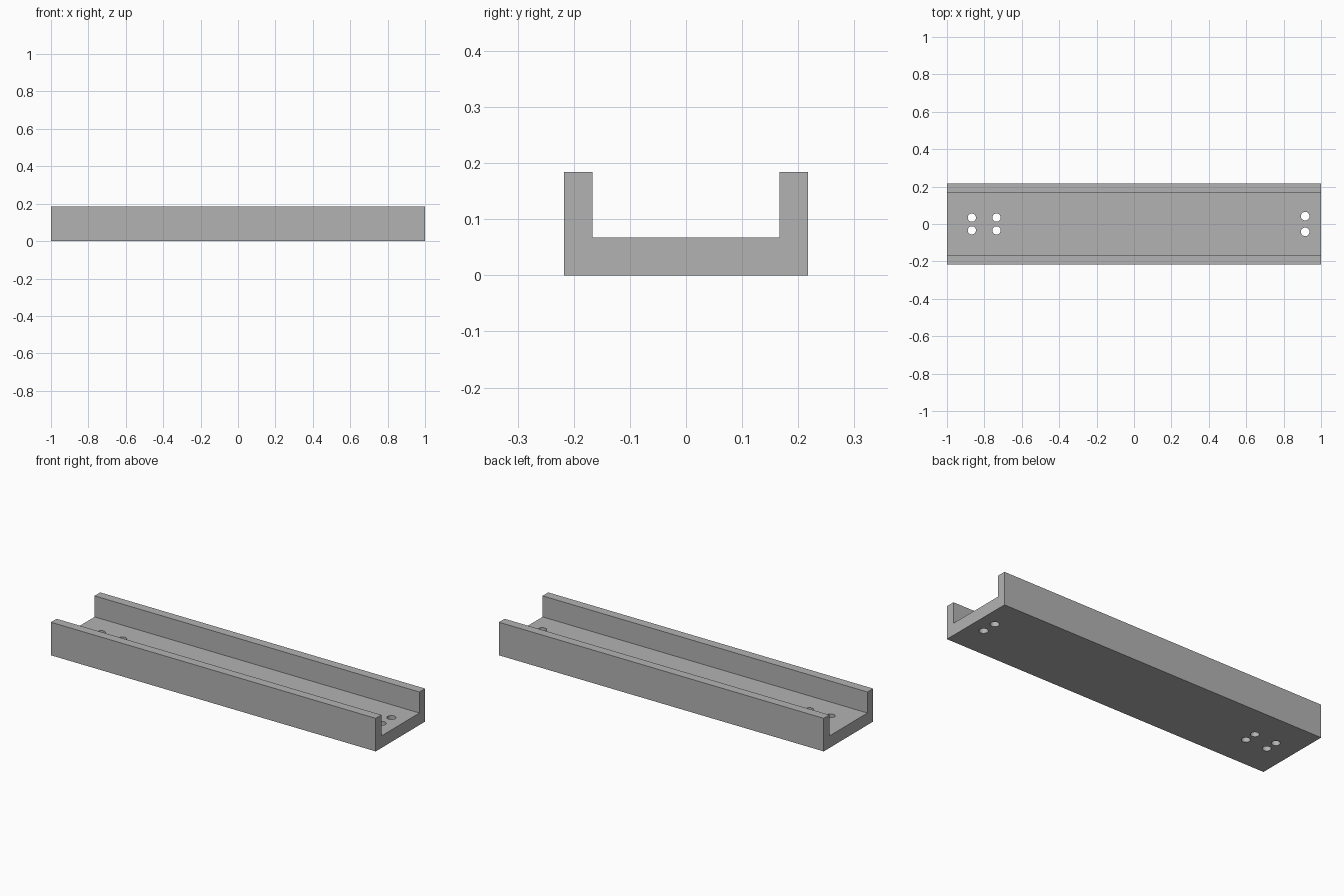
import bpy
import bmesh

default_cube = bpy.data.objects.get("Cube")
if default_cube:
    bpy.data.objects.remove(default_cube, do_unlink=True)

LENGTH, HALF_WIDTH, INNER, HEIGHT, FLOOR = 2.0, 0.217, 0.167, 0.184, 0.067

# Single plain grey
grey = bpy.data.materials.new("plain_grey")
grey.use_nodes = True
colour = (0.45, 0.45, 0.45, 1)
grey.diffuse_color = colour
grey.node_tree.nodes["Principled BSDF"].inputs["Base Color"].default_value = colour


def make_object(name, bm):
    bmesh.ops.recalc_face_normals(bm, faces=bm.faces)
    mesh = bpy.data.meshes.new(name)
    bm.to_mesh(mesh)
    bm.free()
    mesh.materials.append(grey)
    obj = bpy.data.objects.new(name, mesh)
    bpy.context.collection.objects.link(obj)
    return obj


# Channel: U-shaped profile extruded along x
half = [(HALF_WIDTH, 0), (HALF_WIDTH, HEIGHT), (INNER, HEIGHT), (INNER, FLOOR)]
profile = half + [(-y, z) for y, z in reversed(half)]
bm = bmesh.new()
end = bm.faces.new([bm.verts.new((-LENGTH / 2, y, z)) for y, z in profile])
side = bmesh.ops.extrude_face_region(bm, geom=[end])
verts = [v for v in side["geom"] if isinstance(v, bmesh.types.BMVert)]
bmesh.ops.translate(bm, verts=verts, vec=(LENGTH, 0, 0))
channel = make_object("channel", bm)

# Screw holes: mirrored pairs drilled through the floor
for x, y, radius in [(-0.867, 0.034, 0.022), (-0.735, 0.034, 0.022), (0.915, 0.042, 0.023)]:
    for sign in (-1, 1):
        bm = bmesh.new()
        bmesh.ops.create_cone(bm, cap_ends=True, segments=32, radius1=radius,
                              radius2=radius, depth=0.3)
        bmesh.ops.translate(bm, verts=bm.verts, vec=(x, sign * y, FLOOR / 2))
        cutter = make_object("hole_cutter", bm)
        cutter.hide_render = True
        cut = channel.modifiers.new("screw_hole", "BOOLEAN")
        cut.operation = "DIFFERENCE"
        cut.solver = "EXACT"
        cut.object = cutter
        bpy.context.view_layer.objects.active = channel
        bpy.ops.object.modifier_apply(modifier=cut.name)
        bpy.data.objects.remove(cutter, do_unlink=True)

# Smooth hole walls, crisp edges
bpy.ops.object.select_all(action="DESELECT")
channel.select_set(True)
bpy.context.view_layer.objects.active = channel
bpy.ops.object.shade_smooth_by_angle()
